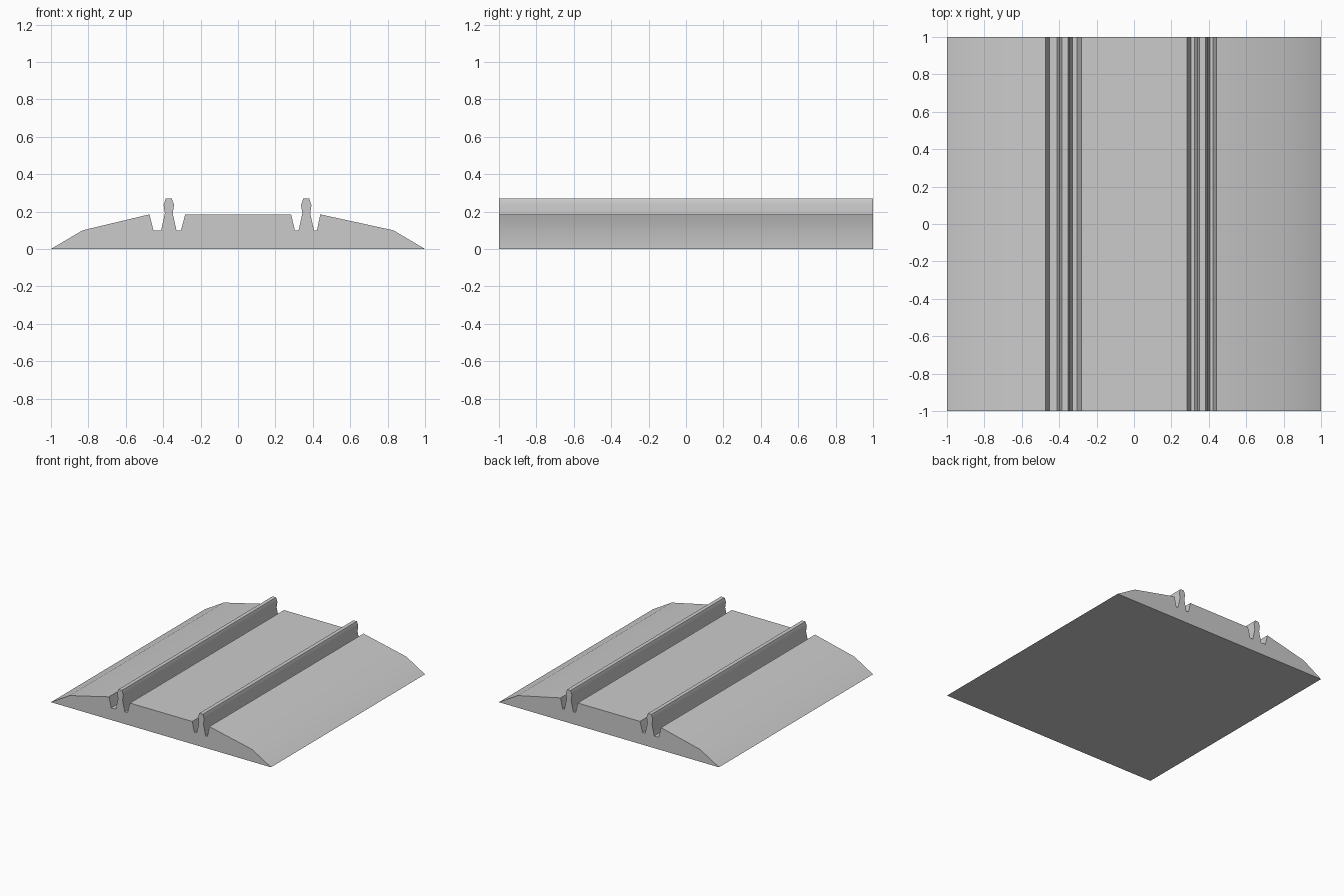
import bpy
import bmesh
import math

cube = bpy.data.objects.get("Cube")
if cube:
    bpy.data.objects.remove(cube)

# Plain grey for the whole bed
grey = bpy.data.materials.new("plain_grey")
grey.use_nodes = True
color = (0.6, 0.6, 0.6, 1)
grey.diffuse_color = color
grey.node_tree.nodes["Principled BSDF"].inputs["Base Color"].default_value = color

FLOOR, DECK = 0.10, 0.185


def rail(x):
    """Rail section standing on the groove floor, listed left to right."""
    half = [(0.041, FLOOR), (0.021, 0.19), (0.028, 0.235), (0.016, 0.27)]
    return [(x - w, z) for w, z in half] + [(x + w, z) for w, z in reversed(half)]


# Cross-section: shoulder, groove, rail, groove, deck, and the same again
profile = [(-1, 0), (-0.83, FLOOR), (-0.473, DECK), (-0.452, FLOOR)]
profile += rail(-0.37)
profile += [(-0.305, FLOOR), (-0.282, DECK), (0.284, DECK), (0.304, FLOOR)]
profile += rail(0.365)
profile += [(0.422, FLOOR), (0.44, DECK), (0.83, FLOOR), (1, 0)]

# Extrude the section along the length of the bed
bm = bmesh.new()
section = bm.faces.new([bm.verts.new((x, -1, z)) for x, z in profile])
sweep = bmesh.ops.extrude_face_region(bm, geom=[section], use_keep_orig=True)
far_verts = [v for v in sweep["geom"] if isinstance(v, bmesh.types.BMVert)]
bmesh.ops.translate(bm, verts=far_verts, vec=(0, 2, 0))
bmesh.ops.recalc_face_normals(bm, faces=bm.faces)

mesh = bpy.data.meshes.new("track_bed")
bm.to_mesh(mesh)
bm.free()
mesh.materials.append(grey)
bed = bpy.data.objects.new("track_bed", mesh)
bpy.context.collection.objects.link(bed)

# Soften the shoulders and rail sides, keep the real corners sharp
bpy.ops.object.select_all(action="DESELECT")
bed.select_set(True)
bpy.context.view_layer.objects.active = bed
bpy.ops.object.shade_smooth_by_angle(angle=math.radians(45))
